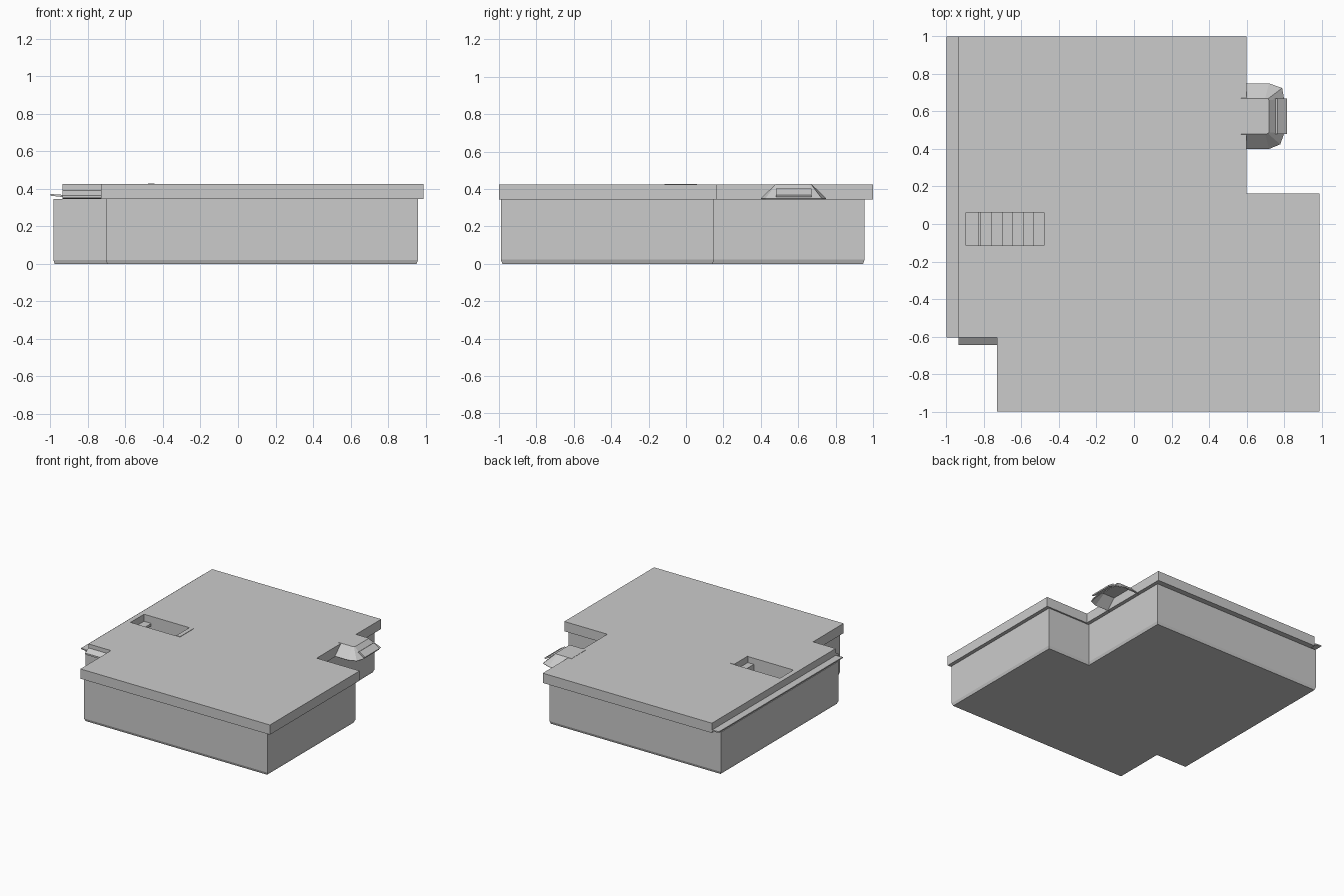
import bpy, bmesh

if "Cube" in bpy.data.objects:
    bpy.data.objects.remove(bpy.data.objects["Cube"])


def make(name, verts, faces):
    me = bpy.data.meshes.new(name)
    me.from_pydata(verts, [], faces)
    bm = bmesh.new()
    bm.from_mesh(me)
    bmesh.ops.recalc_face_normals(bm, faces=bm.faces)
    bm.to_mesh(me)
    bm.free()
    ob = bpy.data.objects.new(name, me)
    bpy.context.collection.objects.link(ob)
    return ob


def loft(name, rings):
    # closed solid through stacked rings of equal length
    n = len(rings[0])
    verts = [v for r in rings for v in r]
    faces = [tuple(range(n)), tuple(range(len(verts) - n, len(verts)))]
    for k in range(len(rings) - 1):
        for i in range(n):
            j = (i + 1) % n
            faces.append((k * n + i, k * n + j, (k + 1) * n + j, (k + 1) * n + i))
    return make(name, verts, faces)


def ring(pts, z):
    return [(x, y, z) for x, y in pts]


def box(name, x0, x1, y0, y1, z0, z1):
    pts = [(x0, y0), (x1, y0), (x1, y1), (x0, y1)]
    return loft(name, [ring(pts, z0), ring(pts, z1)])


# walls with a slightly tapered foot
wall = [(-0.985, 0.955), (-0.985, -0.57), (-0.705, -0.57), (-0.705, -0.99),
        (0.96, -0.99), (0.96, 0.15), (0.57, 0.15), (0.57, 0.955)]
shift = [(1, -1), (1, 1), (1, 1), (1, 1), (-1, 1), (-1, -1), (-1, -1), (-1, -1)]
foot = [(x + 0.008 * a, y + 0.008 * b) for (x, y), (a, b) in zip(wall, shift)]
walls = loft("walls", [ring(foot, 0), ring(wall, 0.022), ring(wall, 0.347)])

# overhanging flat roof slab
roof = [(-0.935, 1), (-0.935, -0.605), (-0.73, -0.605), (-0.73, -1),
        (0.99, -1), (0.99, 0.163), (0.6, 0.163), (0.6, 1)]
slab = loft("roof_slab", [ring(roof, 0.345), ring(roof, 0.425)])

# left eave strip, running the length of the left wall
eave = [(-1, 0.364), (-1, 0.373), (-0.93, 0.366), (-0.93, 0.346), (-0.82, 0.346)]
eave = [(-1, 0.364), (-0.83, 0.345), (-0.83, 0.366), (-0.93, 0.368), (-1, 0.373)]
loft("left_eave", [[(x, y, z) for x, z in eave] for y in (-0.605, 1)])

# small sloping canopy in the front notch
can = [(-0.605, 0.346), (-0.645, 0.352), (-0.645, 0.365), (-0.605, 0.392)]
loft("notch_canopy", [[(x, y, z) for y, z in can] for x in (-0.935, -0.725)])

# stairwell opening
cutter = box("stairwell_cutter", -0.895, -0.48, -0.115, 0.06, 0.05, 0.6)
cutter.hide_render = True
cutter.display_type = 'WIRE'
for ob in (walls, slab):
    m = ob.modifiers.new("stairwell", 'BOOLEAN')
    m.object = cutter
    m.operation = 'DIFFERENCE'
    m.solver = 'EXACT'

# steps going down toward the left
edges = [-0.48, -0.535, -0.592, -0.648, -0.705, -0.762, -0.818, -0.895]
for i in range(7):
    box(f"step_{i + 1}", edges[i + 1], edges[i], -0.115, 0.06, 0.05, 0.375 - 0.05 * i)
box("stair_threshold", -0.48, -0.445, -0.115, 0.06, 0.42, 0.428)

# hipped bay roof in the back right notch, hollow underneath
low = [(0.57, 0.4), (0.72, 0.4), (0.78, 0.425), (0.8, 0.48),
       (0.8, 0.67), (0.79, 0.725), (0.72, 0.75), (0.57, 0.75)]
top = [(0.57, 0.48), (0.7, 0.48), (0.715, 0.482), (0.72, 0.49),
       (0.72, 0.66), (0.715, 0.668), (0.7, 0.67), (0.57, 0.67)]
n = len(low)
bay = make("bay_roof", ring(low, 0.35) + ring(top, 0.427),
           [(i, i + 1, n + i + 1, n + i) for i in range(n - 1)] + [tuple(range(n, 2 * n))])
bay.modifiers.new("thickness", 'SOLIDIFY').thickness = 0.008

# front flap of the bay roof
flap = [(0.75, 0.392), (0.765, 0.402), (0.815, 0.368), (0.812, 0.358)]
loft("bay_front_flap", [[(x, y, z) for x, z in flap] for y in (0.48, 0.67)])
